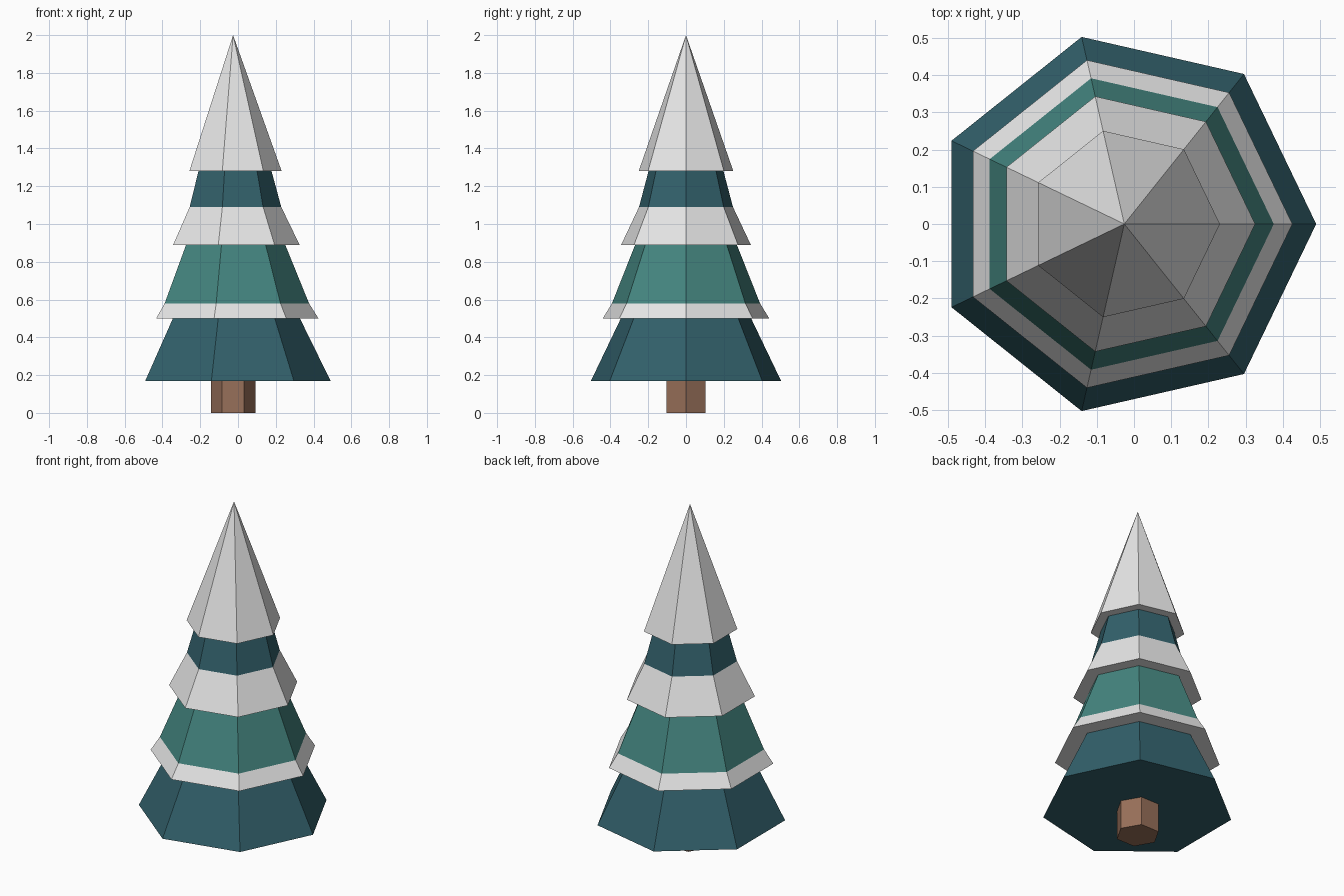
import bpy
import bmesh
from math import cos, sin, tau

cube = bpy.data.objects.get("Cube")
if cube:
    bpy.data.objects.remove(cube, do_unlink=True)

CENTRE_X = -0.026


def make_material(name, rgb):
    mat = bpy.data.materials.new(name)
    mat.use_nodes = True
    mat.diffuse_color = (*rgb, 1)
    shader = next(n for n in mat.node_tree.nodes if n.type == 'BSDF_PRINCIPLED')
    shader.inputs["Base Color"].default_value = (*rgb, 1)
    return mat


snow = make_material("snow_white", (0.8, 0.8, 0.8))
pine = make_material("dark_teal", (0.032, 0.118, 0.147))
green = make_material("sea_green", (0.058, 0.235, 0.214))
bark = make_material("bark_brown", (0.31, 0.16, 0.10))


def faceted_tier(name, sides, rings, bands):
    """Stack of (radius, z) rings; bands gives the material between each pair."""
    bm = bmesh.new()
    loops = []
    for radius, z in rings:
        if radius == 0:
            loops.append([bm.verts.new((0, 0, z))] * sides)
        else:
            loops.append([bm.verts.new((radius * cos(tau * i / sides),
                                        radius * sin(tau * i / sides), z))
                          for i in range(sides)])
    mats = list(dict.fromkeys(bands))
    for low, high, mat in zip(loops, loops[1:], bands):
        for i in range(sides):
            j = (i + 1) % sides
            corners = dict.fromkeys((low[i], low[j], high[j], high[i]))
            bm.faces.new(list(corners)).material_index = mats.index(mat)
    # Flat caps: underside, and the top where it is not a point
    bm.faces.new(loops[0][::-1]).material_index = 0
    if rings[-1][0] > 0:
        bm.faces.new(loops[-1]).material_index = mats.index(bands[-1])
    bmesh.ops.recalc_face_normals(bm, faces=bm.faces[:])
    mesh = bpy.data.meshes.new(name)
    bm.to_mesh(mesh)
    bm.free()
    for mat in mats:
        mesh.materials.append(mat)
    obj = bpy.data.objects.new(name, mesh)
    obj.location.x = CENTRE_X
    bpy.context.collection.objects.link(obj)


# Six-sided trunk
faceted_tier("trunk", 6, [(0.118, 0), (0.118, 0.18)], [bark])

# Seven-sided foliage, each tier tucked into the one above
faceted_tier("bottom_foliage", 7, [(0.516, 0.17), (0.344, 0.52)], [pine])
faceted_tier("lower_middle_foliage", 7,
             [(0.452, 0.5), (0.402, 0.58), (0.268, 0.91)], [snow, green])
faceted_tier("upper_middle_foliage", 7,
             [(0.352, 0.89), (0.255, 1.09), (0.198, 1.3)], [snow, pine])
faceted_tier("snowy_top", 7, [(0.257, 1.28), (0, 2)], [snow])
